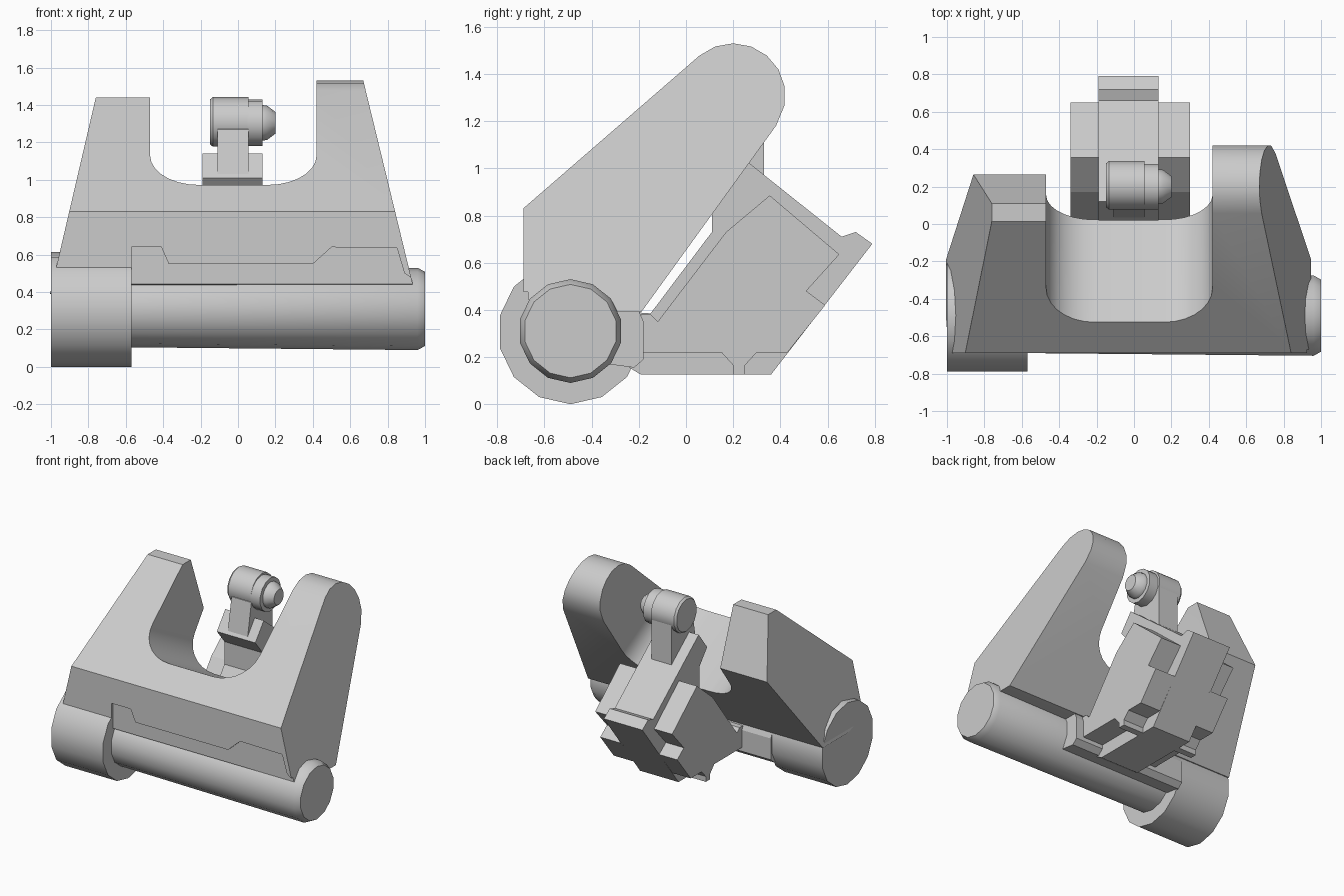
import bpy, bmesh, math

if "Cube" in bpy.data.objects:
    bpy.data.objects.remove(bpy.data.objects["Cube"])


def loft(name, rings, smooth=0):
    """Closed solid through rings of equal point count."""
    bm = bmesh.new()
    vs = [[bm.verts.new(p) for p in r] for r in rings]
    n = len(vs[0])
    for a, b in zip(vs, vs[1:]):
        for i in range(n):
            j = (i + 1) % n
            bm.faces.new((a[i], a[j], b[j], b[i]))
    bm.faces.new(vs[0])
    bm.faces.new(vs[-1])
    bmesh.ops.recalc_face_normals(bm, faces=bm.faces)
    me = bpy.data.meshes.new(name)
    bm.to_mesh(me)
    bm.free()
    ob = bpy.data.objects.new(name, me)
    bpy.context.collection.objects.link(ob)
    if smooth:
        shade(ob, smooth)
    return ob


def shade(ob, deg):
    bpy.ops.object.select_all(action='DESELECT')
    ob.select_set(True)
    bpy.context.view_layer.objects.active = ob
    bpy.ops.object.shade_smooth_by_angle(angle=math.radians(deg))


def side_prism(name, yz, x0, x1):
    return loft(name, [[(x, y, z) for y, z in yz] for x in (x0, x1)])


def turned(name, y, z, stations, n):
    """Round part along x, stations = (x, radius)."""
    ring = [2 * math.pi * i / n + math.pi / 2 for i in range(n)]
    return loft(name, [[(x, y + r * math.cos(a), z + r * math.sin(a)) for a in ring]
                       for x, r in stations], 31)


def cut(ob, cutter):
    m = ob.modifiers.new("cut", 'BOOLEAN')
    m.operation, m.object, m.solver = 'DIFFERENCE', cutter, 'EXACT'
    dg = bpy.context.evaluated_depsgraph_get()
    me = bpy.data.meshes.new_from_object(ob.evaluated_get(dg))
    ob.modifiers.clear()
    ob.data = me
    bpy.data.objects.remove(cutter)


# Hinge barrel and shaft
turned("hinge_barrel", -0.49, 0.307, [(-1, 0.307), (-0.57, 0.307)], 14)
turned("hinge_shaft", -0.49, 0.31, [(-0.6, 0.205), (0.96, 0.22), (1, 0.198)], 14)

# Forked bracket: side profile with a rounded tip, both ends tapering with height
tip = [(0.2 + 0.222 * math.cos(math.radians(a)), 1.308 + 0.222 * math.sin(math.radians(a)))
       for a in (130, 110, 90, 70, 50, 30, 10, -10, -35)]
prof = [(-0.19, 0.39), (-0.5, 0.39), (-0.69, 0.45), (-0.69, 0.83)] + tip
bracket = loft("forked_bracket", [
    [(-0.97 + (z - 0.54) * 0.233, y, z) for y, z in prof],
    [(0.93 - (z - 0.46) * 0.243, y, z) for y, z in prof]])

# U-shaped opening, running down towards the back
dy, dz = 0.885, -0.466
u = [(0.42, 2.2)]
for i in range(8):
    a = math.pi / 2 * i / 7
    u.append((0.16 + 0.26 * math.cos(a), 0.84 - 0.224 * math.sin(a)))
u += [(-0.05 - x, n) for x, n in reversed(u)]
cut(bracket, loft("opening_cutter", [
    [(x, s * dy - n * dz, s * dz + n * dy) for x, n in u] for s in (-1.7, 1.7)]))

# Shorter left arm with a flat top
cut(bracket, side_prism("arm_cutter", [
    (-0.4, 1.44), (0.11, 1.44), (0.29, 0.95), (0.9, 0.95), (0.9, 2), (-0.4, 2)], -1.3, -0.05))

# Shallow relief along the lower front edge
relief = [(-0.57, 0.3), (-0.57, 0.64), (-0.41, 0.64), (-0.37, 0.55), (0.4, 0.55),
          (0.5, 0.64), (0.85, 0.635), (0.89, 0.5), (0.95, 0.46), (1.1, 0.3)]
cut(bracket, loft("relief_cutter", [[(x, y, z) for x, z in relief] for y in (-0.85, -0.67)]))
shade(bracket, 30)

# Web between the shaft and the rear block
side_prism("shaft_web", [(-0.45, 0.395), (-0.2, 0.395), (-0.18, 0.35), (-0.18, 0.19),
                         (-0.22, 0.155), (-0.33, 0.17)], -0.58, 0.36)

# Rear block: raised centre
side_prism("rear_block_centre", [
    (-0.24, 0.155), (-0.19, 0.125), (0.36, 0.125), (0.79, 0.68), (0.72, 0.73), (0.66, 0.71),
    (0.12, 1.14), (0.02, 1.01), (0.11, 0.9), (0.11, 0.73), (-0.15, 0.385), (-0.22, 0.39)],
    -0.19, 0.13)

# Rear block: lower flanks with a locating rib underneath
flank = [(-0.19, 0.22), (0.15, 0.22), (0.2, 0.165), (0.2, 0.125), (0.25, 0.125), (0.25, 0.165),
         (0.3, 0.22), (0.43, 0.22), (0.59, 0.42), (0.51, 0.48), (0.65, 0.635), (0.355, 0.885),
         (0.17, 0.73), (-0.12, 0.35), (-0.15, 0.38), (-0.19, 0.38)]
side_prism("left_flank", flank, -0.34, -0.18)
side_prism("right_flank", flank, 0.12, 0.30)

# Lever stem, eye and pin
side_prism("lever_stem", [(0.03, 1.0), (0.33, 0.96), (0.33, 1.31), (0.2, 1.36), (0.08, 1.27)],
           -0.11, 0.055)
turned("lever_eye", 0.207, 1.31, [(-0.15, 0.12), (-0.135, 0.132), (0.055, 0.132)], 14)
turned("lever_pin", 0.2, 1.305, [(0.05, 0.125), (0.13, 0.125), (0.131, 0.095),
                                 (0.155, 0.092), (0.2, 0.058)], 14)
